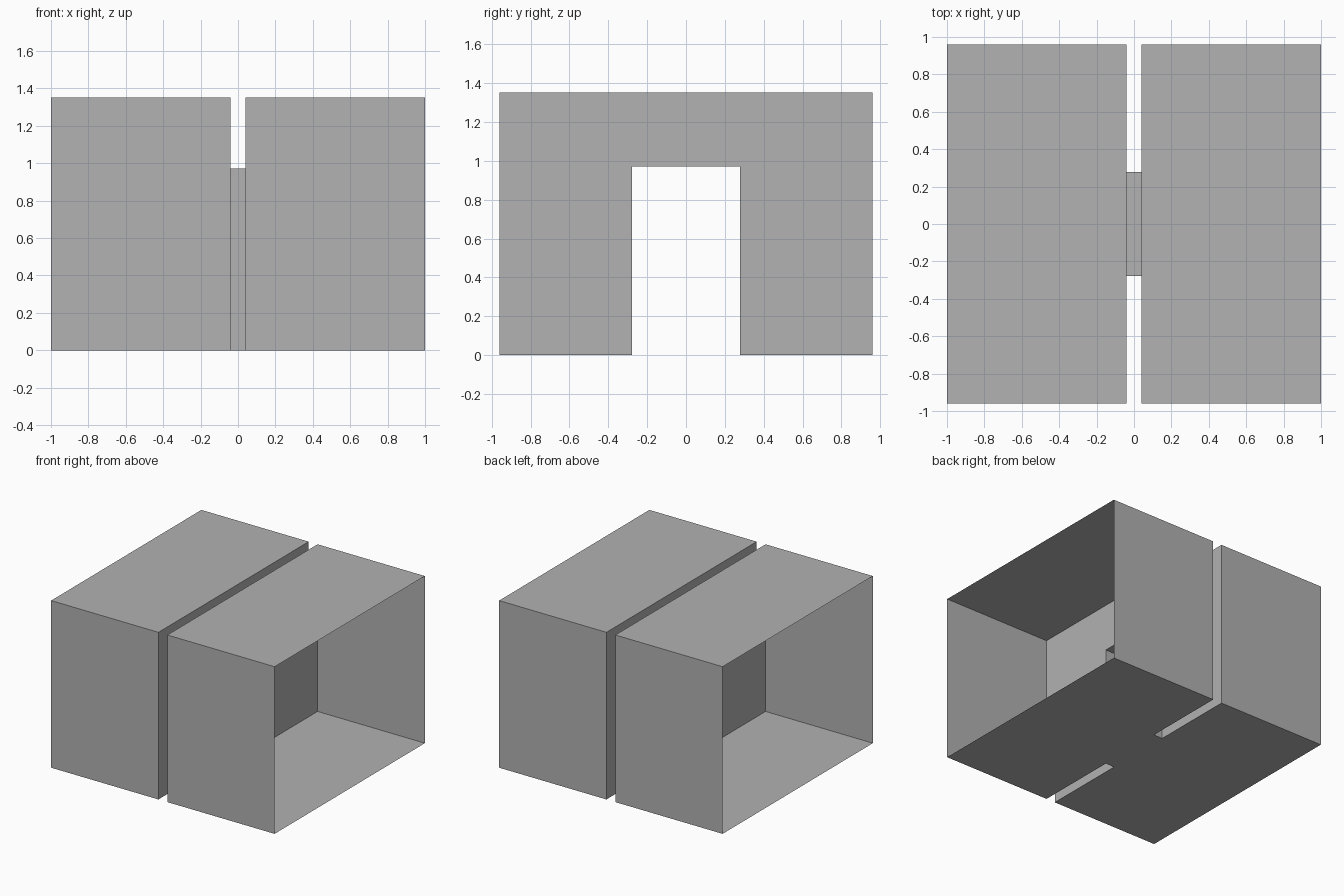
import bpy
import bmesh

if "Cube" in bpy.data.objects:
    bpy.data.objects.remove(bpy.data.objects["Cube"], do_unlink=True)

ROOM_Y, ROOM_Z = 0.96, 1.352      # half depth and height of each room
DOOR_Y, DOOR_Z = 0.277, 0.971     # half width and height of the passage
GAP, END = 0.04, 1.0              # inner and outer x of a room

grey = bpy.data.materials.new("plain_grey")
grey.use_nodes = True
colour = (0.445, 0.445, 0.445, 1)
grey.diffuse_color = colour
grey.node_tree.nodes["Principled BSDF"].inputs["Base Color"].default_value = colour


def rectangle(half, height):
    return [(-half, 0), (half, 0), (half, height), (-half, height)]


def add_tube(bm, profile, x0, x1):
    """Open-ended sheet tube along x, with its faces turned outward."""
    a, b = ([bm.verts.new((x, y, z)) for y, z in profile] for x in (x0, x1))
    for i in range(len(profile)):
        j = (i + 1) % len(profile)
        bm.faces.new((a[i], b[i], b[j], a[j]))


def finish(bm, name):
    mesh = bpy.data.meshes.new(name)
    bmesh.ops.remove_doubles(bm, verts=bm.verts, dist=0.0001)
    bm.to_mesh(mesh)
    bm.free()
    mesh.materials.append(grey)
    obj = bpy.data.objects.new(name, mesh)
    bpy.context.collection.objects.link(obj)
    return obj


# Rooms: floor, roof, front and back, open at the outer end
for side, name in ((1, "left_room"), (-1, "right_room")):
    bm = bmesh.new()
    add_tube(bm, rectangle(ROOM_Y, ROOM_Z), GAP, END)

    # Inner wall around the doorway
    y0, y1, z0, z1 = DOOR_Y, ROOM_Y, DOOR_Z, ROOM_Z
    wall = [(-y1, 0), (-y1, z1), (y1, z1), (y1, 0),
            (y0, 0), (y0, z0), (-y0, z0), (-y0, 0)]
    bm.faces.new([bm.verts.new((GAP, y, z)) for y, z in wall])

    if side < 0:
        for v in bm.verts:
            v.co.x *= -1
        bmesh.ops.reverse_faces(bm, faces=bm.faces)
    finish(bm, name)

# Passage joining the two doorways
bm = bmesh.new()
add_tube(bm, rectangle(DOOR_Y, DOOR_Z), -GAP, GAP)
finish(bm, "passage")
